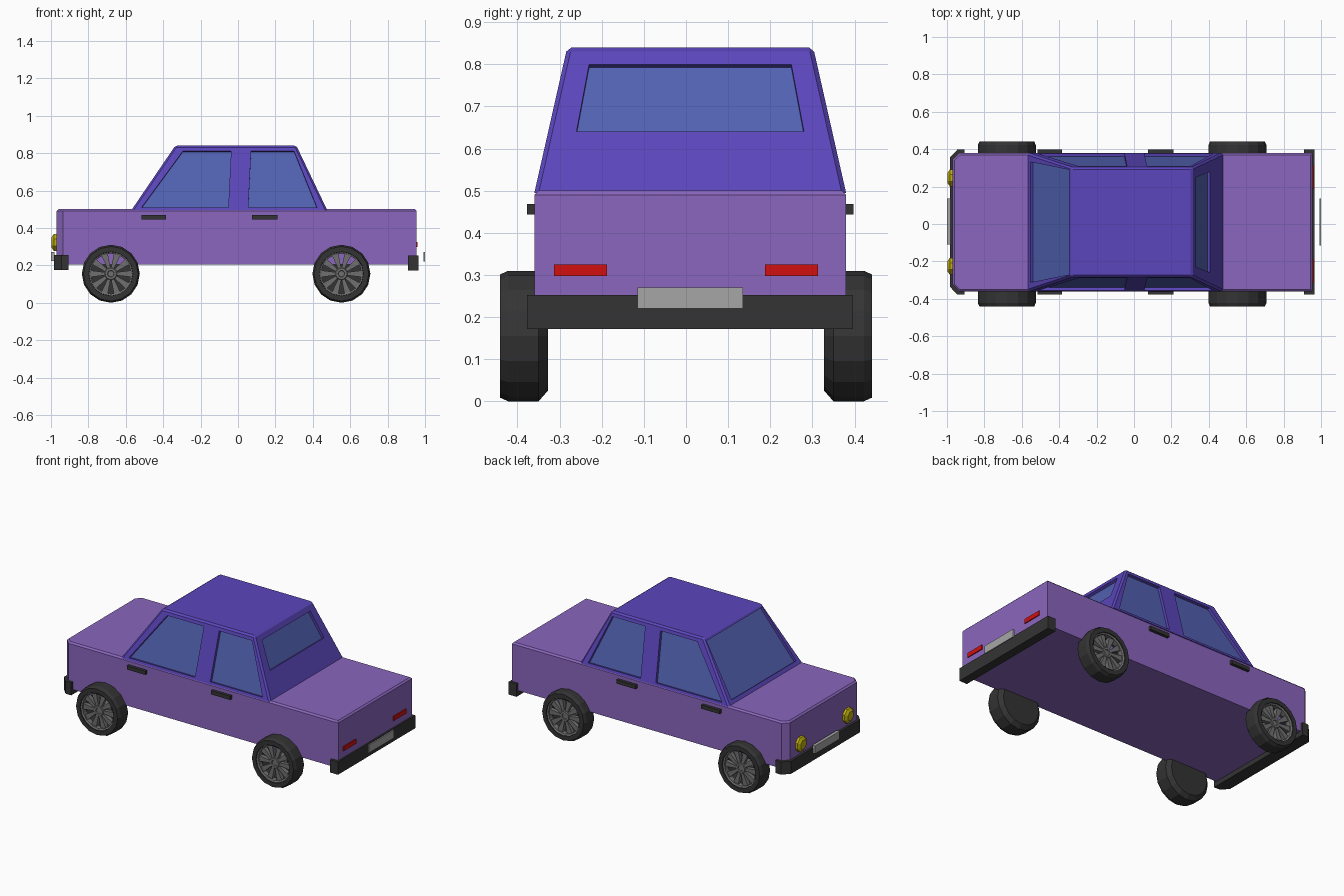
import bpy, bmesh, math
from mathutils import Vector

if "Cube" in bpy.data.objects:
    bpy.data.objects.remove(bpy.data.objects["Cube"])


def mat(name, r, g, b):
    lin = [((c / 255 + 0.055) / 1.055) ** 2.4 if c > 10 else c / 255 / 12.92 for c in (r, g, b)]
    m = bpy.data.materials.new(name)
    m.diffuse_color = (*lin, 1)
    m.use_nodes = True
    m.node_tree.nodes["Principled BSDF"].inputs["Base Color"].default_value = m.diffuse_color
    return m


PAINT = mat("lilac paint", 138, 102, 189)
ROOF = mat("violet paint", 91, 70, 188)
GLASS = mat("blue glass", 82, 98, 178)
RUBBER = mat("black rubber", 52, 52, 52)
METAL = mat("grey metal", 112, 112, 112)
PLATE = mat("light grey", 166, 166, 166)
RED = mat("red lamp", 210, 16, 16)
YELLOW = mat("yellow lamp", 190, 175, 15)
CY = 0.01  # the bodywork sits slightly off centre


def finish(name, bm, material):
    bmesh.ops.recalc_face_normals(bm, faces=bm.faces)
    me = bpy.data.meshes.new(name)
    bm.to_mesh(me)
    bm.free()
    me.materials.append(material)
    ob = bpy.data.objects.new(name, me)
    bpy.context.collection.objects.link(ob)
    return ob


def loft(bm, lower, upper):
    """Closed solid between two matching outlines."""
    a = [bm.verts.new(p) for p in lower]
    b = [bm.verts.new(p) for p in upper]
    bm.faces.new(a)
    bm.faces.new(b)
    for i in range(len(a)):
        j = (i + 1) % len(a)
        bm.faces.new((a[i], a[j], b[j], b[i]))


def prism(name, outline, z0, z1, material, bevel=0):
    bm = bmesh.new()
    loft(bm, [(x, y, z0) for x, y in outline], [(x, y, z1) for x, y in outline])
    if bevel:
        top = [e for e in bm.edges if all(v.co.z > z1 - 1e-4 for v in e.verts)]
        bmesh.ops.bevel(bm, geom=top, offset=bevel, segments=1, affect='EDGES')
    return finish(name, bm, material)


def box(name, x0, x1, y0, y1, z0, z1, material):
    return prism(name, [(x0, y0), (x1, y0), (x1, y1), (x0, y1)], z0, z1, material)


def lathe(bm, profile, n, x, side, z):
    """Spin (radius, y) points about the wheel axle."""
    rings = []
    for r, y in profile:
        if r == 0:
            rings.append([bm.verts.new((x, side * y, z))] * n)
        else:
            rings.append([bm.verts.new((x + r * math.sin(math.tau * i / n), side * y,
                                        z - r * math.cos(math.tau * i / n))) for i in range(n)])
    for a, b in zip(rings, rings[1:]):
        for i in range(n):
            j = (i + 1) % n
            bm.faces.new(list(dict.fromkeys((a[i], a[j], b[j], b[i]))))


# Lower body with clipped front corners
prism("body", [(-0.97, CY - 0.335), (-0.935, CY - 0.37), (0.955, CY - 0.37), (0.955, CY + 0.37),
               (-0.935, CY + 0.37), (-0.97, CY + 0.335)], 0.205, 0.50, PAINT, 0.01)

# Tapered cabin
bm = bmesh.new()
loft(bm, [(x, CY + y, 0.495) for x, y in ((-0.57, -0.37), (0.477, -0.37), (0.477, 0.37), (-0.57, 0.37))],
     [(x, CY + y, 0.84) for x, y in ((-0.335, -0.292), (0.312, -0.292), (0.312, 0.292), (-0.335, 0.292))])
bmesh.ops.bevel(bm, geom=[e for e in bm.edges if max(v.co.z for v in e.verts) > 0.8],
                offset=0.01, segments=1, affect='EDGES')
cabin = finish("cabin", bm, ROOF)


def side_point(s):
    return lambda x, z: Vector((x, CY + s * (0.37 - (z - 0.495) / 0.345 * 0.078), z))


def front_point(y, z):
    return Vector((-0.57 + (z - 0.495) / 0.345 * 0.235, CY + y, z))


def rear_point(y, z):
    return Vector((0.477 - (z - 0.495) / 0.345 * 0.165, CY + y, z))


# Recessed windows: cut a pocket, then lay a thin pane on its floor
FRONT_DOOR = [(-0.515, 0.51), (-0.295, 0.81), (-0.037, 0.81), (-0.052, 0.51)]
REAR_DOOR = [(0.055, 0.51), (0.07, 0.81), (0.30, 0.81), (0.422, 0.51)]
windows = [("windshield", front_point, [(-0.322, 0.52), (0.322, 0.52), (0.28, 0.822), (-0.28, 0.822)]),
           ("rear_window", rear_point, [(-0.27, 0.64), (0.27, 0.64), (0.24, 0.80), (-0.24, 0.80)])]
for s, label in ((-1, "right"), (1, "left")):
    windows += [("front_window_" + label, side_point(s), FRONT_DOOR),
                ("back_window_" + label, side_point(s), REAR_DOOR)]
for name, to3d, outline in windows:
    pts = [to3d(*p) for p in outline]
    n = (pts[1] - pts[0]).cross(pts[2] - pts[0]).normalized()
    if n.dot(pts[0] - Vector((0, CY, 0.6))) < 0:
        n = -n
    bm = bmesh.new()
    loft(bm, [p - n * 0.02 for p in pts], [p + n * 0.03 for p in pts])
    cutter = finish(name + "_cutter", bm, ROOF)
    cutter.hide_render = True
    cutter.hide_set(True)
    mod = cabin.modifiers.new(name, 'BOOLEAN')
    mod.operation = 'DIFFERENCE'
    mod.solver = 'EXACT'
    mod.object = cutter
    bm = bmesh.new()
    loft(bm, [p - n * 0.022 for p in pts], [p - n * 0.017 for p in pts])
    finish(name, bm, GLASS)

# Bumpers
prism("front_bumper", [(-0.985, CY - 0.345), (-0.945, CY - 0.387), (-0.905, CY - 0.387),
                       (-0.905, CY + 0.387), (-0.945, CY + 0.387), (-0.985, CY + 0.345)],
      0.175, 0.255, RUBBER)
box("rear_bumper", 0.91, 0.965, CY - 0.387, CY + 0.387, 0.172, 0.253, RUBBER)

# Number plates (the rear one stands clear of the bumper)
box("front_plate", -1.0, -0.98, CY - 0.12, CY + 0.125, 0.222, 0.272, PLATE)
box("rear_plate", 0.991, 1.0, CY - 0.125, CY + 0.125, 0.22, 0.27, PLATE)

for s, label in ((-1, "right"), (1, "left")):
    # Tail lamps
    y = s * 0.25
    box("tail_lamp_" + label, 0.95, 0.961, y - 0.063, y + 0.063, 0.297, 0.325, RED)
    # Headlamps: eight-sided with a tapered lens
    bm = bmesh.new()
    cy = CY + s * 0.236
    rings = [[(x, cy + r * math.cos(math.tau * (i + 0.5) / 8), 0.322 + r * math.sin(math.tau * (i + 0.5) / 8))
              for i in range(8)] for x, r in ((-0.96, 0.048), (-0.985, 0.048), (-0.997, 0.03))]
    loft(bm, rings[0], rings[1])
    loft(bm, rings[1], rings[2])
    finish("headlamp_" + label, bm, YELLOW)
    # Door handles
    for x0, x1, which in ((-0.515, -0.385, "front"), (0.075, 0.21, "back")):
        ys = sorted((CY + s * 0.36, CY + s * 0.388))
        box(f"{which}_handle_{label}", x0, x1, *ys, 0.444, 0.468, RUBBER)
    # Wheels
    for x, which in ((-0.68, "front"), (0.553, "back")):
        z = 0.155
        bm = bmesh.new()
        lathe(bm, [(0, 0.328), (0.13, 0.328), (0.155, 0.35), (0.155, 0.422), (0.146, 0.442),
                   (0.118, 0.442), (0.114, 0.336), (0, 0.336)], 16, x, s, z)
        finish(f"{which}_tyre_{label}", bm, RUBBER)
        bm = bmesh.new()
        lathe(bm, [(0.117, 0.40), (0.117, 0.437), (0.108, 0.432), (0.108, 0.40), (0.117, 0.40)], 16, x, s, z)
        lathe(bm, [(0, 0.345), (0.038, 0.345), (0.038, 0.418), (0.03, 0.428), (0.018, 0.428),
                   (0.016, 0.422), (0, 0.422)], 16, x, s, z)
        for k in range(10):
            a = math.tau * (k + 0.5) / 10
            u, t = Vector((math.sin(a), 0, math.cos(a))), Vector((math.cos(a), 0, -math.sin(a)))
            c = Vector((x, 0, z))
            quad = [c + u * 0.03 - t * 0.008, c + u * 0.11 - t * 0.018,
                    c + u * 0.11 + t * 0.018, c + u * 0.03 + t * 0.008]
            loft(bm, [p + Vector((0, s * 0.398, 0)) for p in quad],
                 [p + Vector((0, s * 0.424, 0)) for p in quad])
        finish(f"{which}_rim_{label}", bm, METAL)
